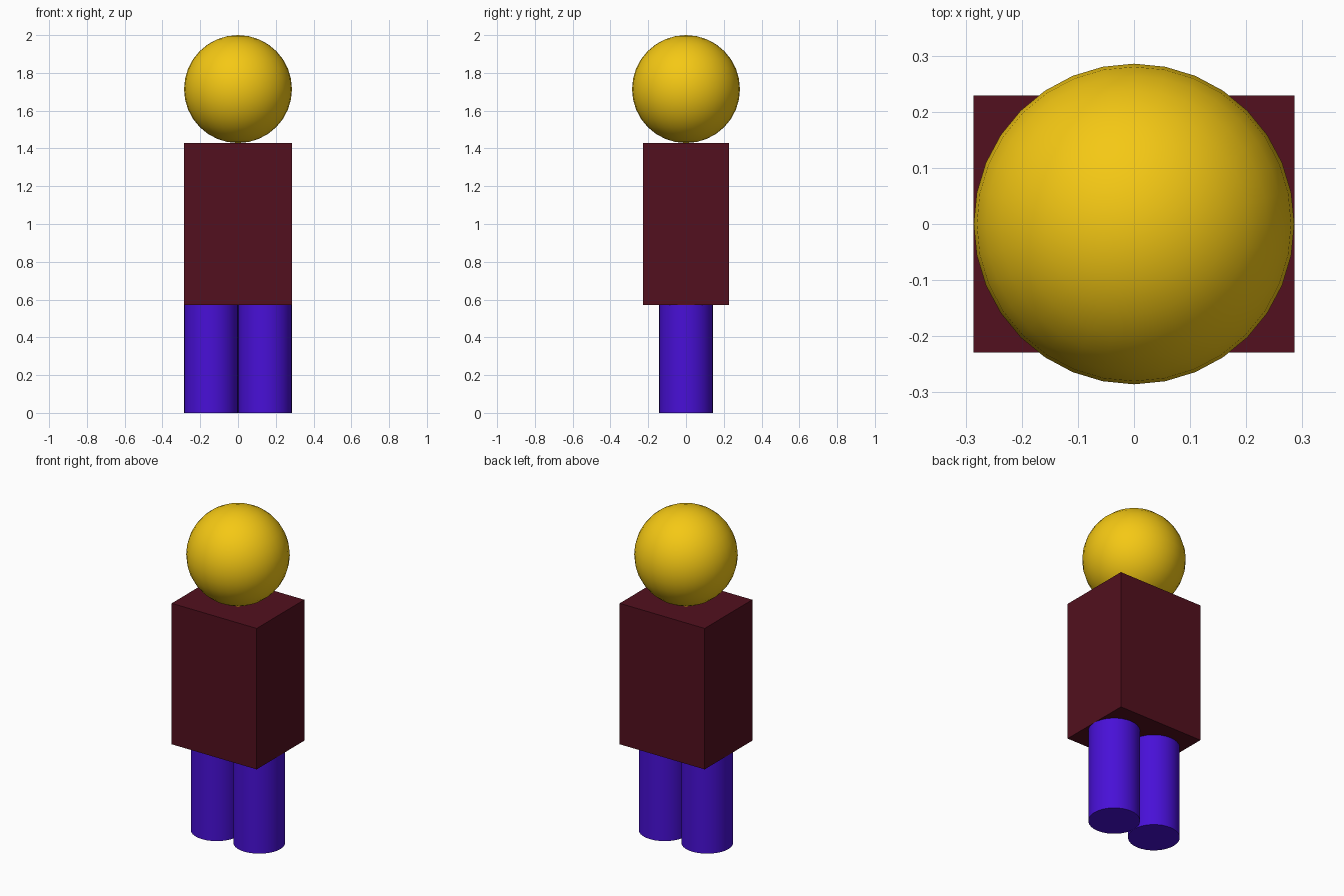
import bpy
import math

if "Cube" in bpy.data.objects:
    bpy.data.objects.remove(bpy.data.objects["Cube"])

U = 2 / 7            # head radius, the module for all proportions
LEG_H = 2 * U
BODY_H = 3 * U


def paint(obj, name, color):
    mat = bpy.data.materials.get(name) or bpy.data.materials.new(name)
    mat.diffuse_color = (*color, 1)
    mat.use_nodes = True
    mat.node_tree.nodes["Principled BSDF"].inputs["Base Color"].default_value = mat.diffuse_color
    obj.data.materials.append(mat)


def finish(name, mat_name, color, smooth=True):
    obj = bpy.context.object
    obj.name = name
    paint(obj, mat_name, color)
    if smooth:
        bpy.ops.object.shade_smooth_by_angle(angle=math.radians(30))
    return obj


# Legs: two touching cylinders
for side, x in (("left", U / 2), ("right", -U / 2)):
    bpy.ops.mesh.primitive_cylinder_add(vertices=32, radius=U / 2, depth=LEG_H,
                                        location=(x, 0, LEG_H / 2))
    finish(side + "_leg", "blue", (0.065, 0.005, 0.68))

# Torso: plain box
bpy.ops.mesh.primitive_cube_add(size=1, location=(0, 0, LEG_H + BODY_H / 2))
torso = finish("torso", "dark_red", (0.085, 0.005, 0.013), smooth=False)
torso.scale = (2 * U, 1.6 * U, BODY_H)

# Head: sphere resting on the torso
bpy.ops.mesh.primitive_uv_sphere_add(segments=32, ring_count=16, radius=U,
                                     location=(0, 0, LEG_H + BODY_H + U))
finish("head", "yellow", (0.91, 0.58, 0.007))
